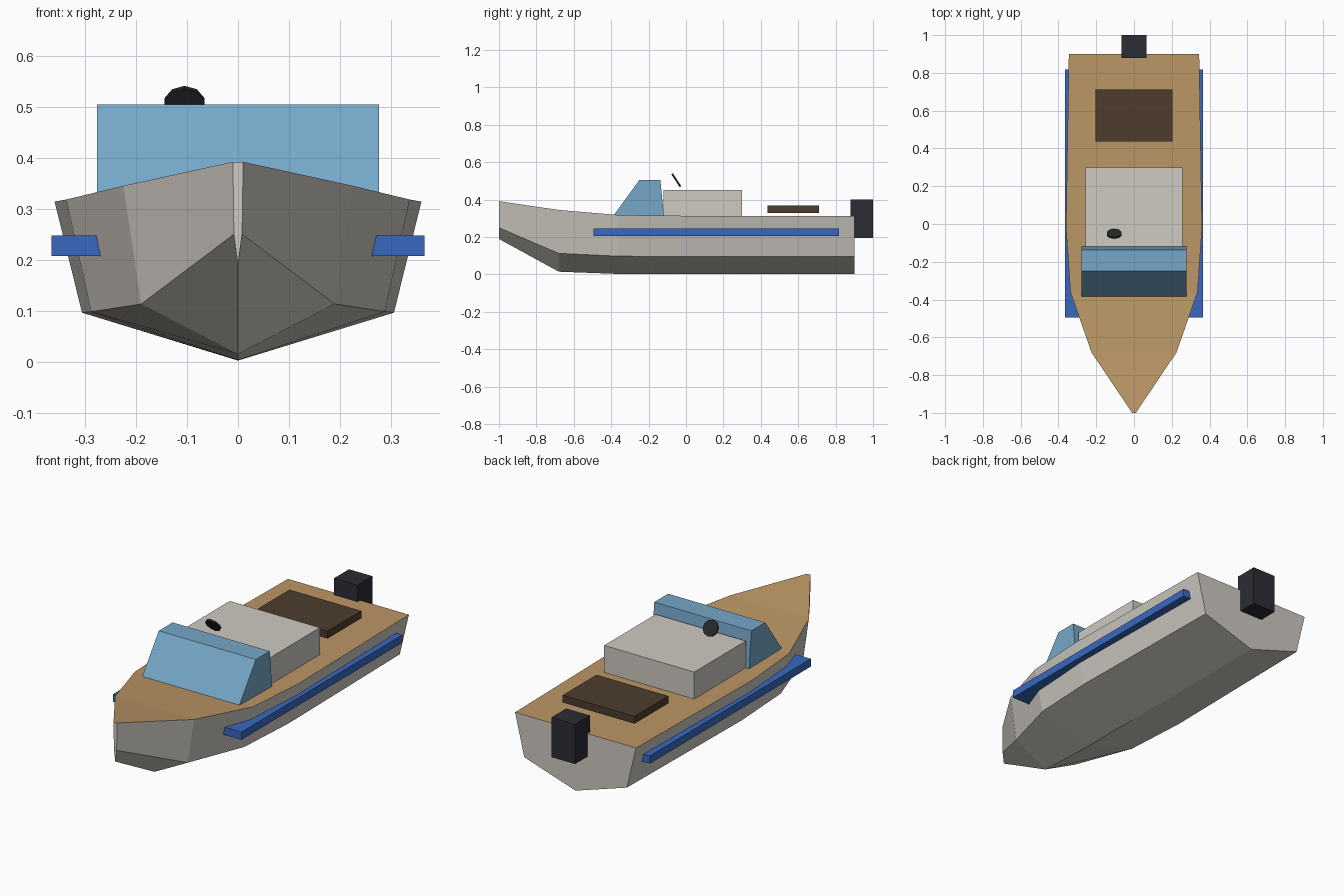
import bpy, bmesh, math

cube = bpy.data.objects.get("Cube")
if cube:
    bpy.data.objects.remove(cube, do_unlink=True)


def material(name, rgb):
    m = bpy.data.materials.new(name)
    m.use_nodes = True
    m.diffuse_color = (*rgb, 1)
    m.node_tree.nodes["Principled BSDF"].inputs["Base Color"].default_value = (*rgb, 1)
    return m


grey = material("hull grey", (0.62, 0.59, 0.54))
wood = material("deck wood", (0.50, 0.31, 0.13))
glass = material("screen blue", (0.18, 0.39, 0.58))
blue = material("rail blue", (0.04, 0.14, 0.52))
brown = material("hatch brown", (0.075, 0.045, 0.026))
dark = material("motor charcoal", (0.025, 0.025, 0.035))
black = material("wheel black", (0.019, 0.021, 0.024))


def finish(bm, name, *mats):
    """Turn a bmesh into a named object with outward normals."""
    bmesh.ops.recalc_face_normals(bm, faces=bm.faces[:])
    mesh = bpy.data.meshes.new(name)
    bm.to_mesh(mesh)
    bm.free()
    for m in mats:
        mesh.materials.append(m)
    ob = bpy.data.objects.new(name, mesh)
    bpy.context.collection.objects.link(ob)
    return ob


def loft(sections, name, *mats):
    """Bridge matching closed sections and cap both ends."""
    bm = bmesh.new()
    rings = [[bm.verts.new(p) for p in s] for s in sections]
    n = len(rings[0])
    for a, b in zip(rings, rings[1:]):
        for i in range(n):
            j = (i + 1) % n
            face = bm.faces.new((a[i], a[j], b[j], b[i]))
            # the last strip joins the two sheer lines: the deck
            face.material_index = int(len(mats) > 1 and i == n - 1)
    bm.faces.new(rings[0])
    bm.faces.new(rings[-1])
    return finish(bm, name, *mats)


def box(name, x, y, z, mat):
    section = lambda yy: [(x[0], yy, z[0]), (x[1], yy, z[0]), (x[1], yy, z[1]), (x[0], yy, z[1])]
    return loft([section(y[0]), section(y[1])], name, mat)


# Hull stations: y, sheer half width, sheer z, chine half width, chine z, keel z
stations = [
    (-1.0, 0.01, 0.392, 0.008, 0.25, 0.19),
    (-0.68, 0.225, 0.345, 0.19, 0.113, 0.015),
    (-0.36, 0.337, 0.318, 0.288, 0.098, 0.003),
    (-0.02, 0.36, 0.314, 0.306, 0.096, 0.002),
    (0.9, 0.345, 0.314, 0.293, 0.096, 0.002),
]
loft([[(sw, y, sz), (cw, y, cz), (0, y, kz), (-cw, y, cz), (-sw, y, sz)]
      for y, sw, sz, cw, cz, kz in stations], "hull", grey, wood)

# Side rails, sunk into the hull
for side, name in ((1, "left_rail"), (-1, "right_rail")):
    box(name, sorted((side * 0.25, side * 0.366)), (-0.495, 0.817), (0.207, 0.247), blue)

# Wedge windscreen
profile = [(-0.39, 0.312), (-0.25, 0.504), (-0.137, 0.504), (-0.118, 0.312)]
loft([[(x, y, z) for y, z in profile] for x in (-0.277, 0.277)], "windscreen", glass)

# Deck fittings and motor
box("console", (-0.257, 0.257), (-0.12, 0.3), (0.31, 0.453), grey)
box("rear_hatch", (-0.205, 0.205), (0.437, 0.712), (0.33, 0.368), brown)
box("outboard_motor", (-0.067, 0.067), (0.88, 1.0), (0.195, 0.4), dark)

# Tilted steering wheel disc
bm = bmesh.new()
bmesh.ops.create_cone(bm, cap_ends=True, segments=10, radius1=0.041, radius2=0.041, depth=0.01)
wheel = finish(bm, "steering_wheel", black)
wheel.location = (-0.105, -0.052, 0.504)
wheel.rotation_euler.x = math.radians(-57)
